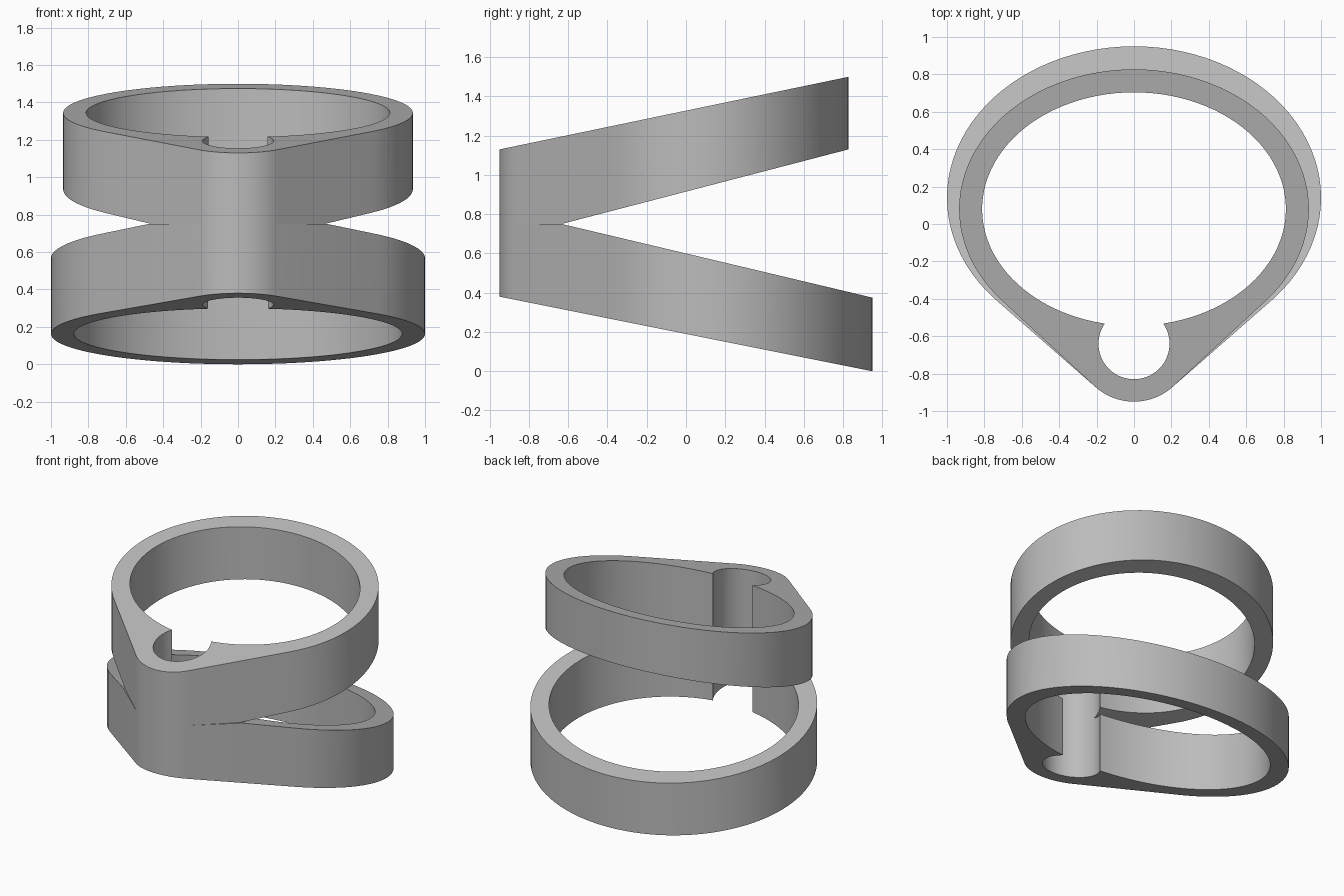
import bpy, bmesh, math
from mathutils import Vector, geometry

cube = bpy.data.objects.get("Cube")
if cube:
    bpy.data.objects.remove(cube)

grey = bpy.data.materials.new("plain_grey")
grey.use_nodes = True
colour = (0.5, 0.5, 0.5, 1)
grey.diffuse_color = colour
grey.node_tree.nodes["Principled BSDF"].inputs["Base Color"].default_value = colour

PIN_Y, PIN_R, WALL = -0.64, 0.19, 0.123
SEAM = 0.75                       # height where the two rings join
FRONT = PIN_Y - PIN_R - 0.12      # front tip of the boss


def arc(cy, rx, ry, start, end, steps):
    """Points along an elliptical arc centred on x = 0."""
    angles = (start + (end - start) * i / steps for i in range(steps + 1))
    return [Vector((rx * math.cos(a), cy + ry * math.sin(a))) for a in angles]


def outer_outline(cy, rx, ry):
    """Ring and boss wrapped by straight tangent sides."""
    boss = PIN_Y - FRONT
    pts = arc(cy, rx, ry, 0, math.tau, 96)[:-1]
    pts += arc(PIN_Y, boss, boss, 0, math.tau, 64)[:-1]
    return [pts[i] for i in geometry.convex_hull_2d(pts)]


def keyhole_outline(cy, rx, ry):
    """Ring opening that runs into the round pin slot."""
    t = -math.pi / 2
    pin = Vector((0, PIN_Y))
    while (Vector((rx * math.cos(t), cy + ry * math.sin(t))) - pin).length < PIN_R:
        t += 0.001
    ring = arc(cy, rx, ry, t, math.pi - t, 96)
    a = math.atan2(ring[-1].y - PIN_Y, ring[-1].x)
    slot = arc(PIN_Y, PIN_R, PIN_R, a, 3 * math.pi - a, 40)
    return ring + slot[1:-1]


def make_ring(name, cy, rx, ry, bottom, top, bend):
    """Sloped ring: bottom and top give the height at each y."""
    bm = bmesh.new()
    for loop in (outer_outline(cy, rx, ry),
                 keyhole_outline(cy, rx - WALL, ry - WALL)):
        vs = [bm.verts.new((p.x, p.y, 0)) for p in loop]
        for i, v in enumerate(vs):
            bm.edges.new((vs[i - 1], v))
    bmesh.ops.triangle_fill(bm, use_beauty=True, edges=bm.edges[:], normal=(0, 0, 1))
    # Crease where the slope turns into the flat joint
    bmesh.ops.bisect_plane(bm, geom=bm.verts[:] + bm.edges[:] + bm.faces[:],
                           plane_co=(0, bend, 0), plane_no=(0, 1, 0))
    base = bm.verts[:]
    ext = bmesh.ops.extrude_face_region(bm, geom=bm.faces[:], use_keep_orig=True)
    upper = [g for g in ext["geom"] if isinstance(g, bmesh.types.BMVert)]
    for verts, height in ((base, bottom), (upper, top)):
        for v in verts:
            v.co.z = height(v.co.y)
    bmesh.ops.recalc_face_normals(bm, faces=bm.faces[:])
    mesh = bpy.data.meshes.new(name)
    bm.to_mesh(mesh)
    bm.free()
    mesh.materials.append(grey)
    obj = bpy.data.objects.new(name, mesh)
    bpy.context.collection.objects.link(obj)
    bpy.ops.object.select_all(action='DESELECT')
    obj.select_set(True)
    bpy.context.view_layer.objects.active = obj
    bpy.ops.object.shade_smooth_by_angle(angle=math.radians(30))


# Lower ring, sloping down to the back
make_ring("lower_ring", 0.14, 1.0, 0.81,
          lambda y: 0.38 * (0.95 - y) / 1.9,
          lambda y: min(SEAM, 0.6 - 0.237 * y), -0.633)

# Upper ring, sloping up to the back
make_ring("upper_ring", 0.08, 0.935, 0.747,
          lambda y: max(SEAM, 0.915 + 0.26 * y),
          lambda y: 1.13 + 0.208 * (y - FRONT), -0.635)
